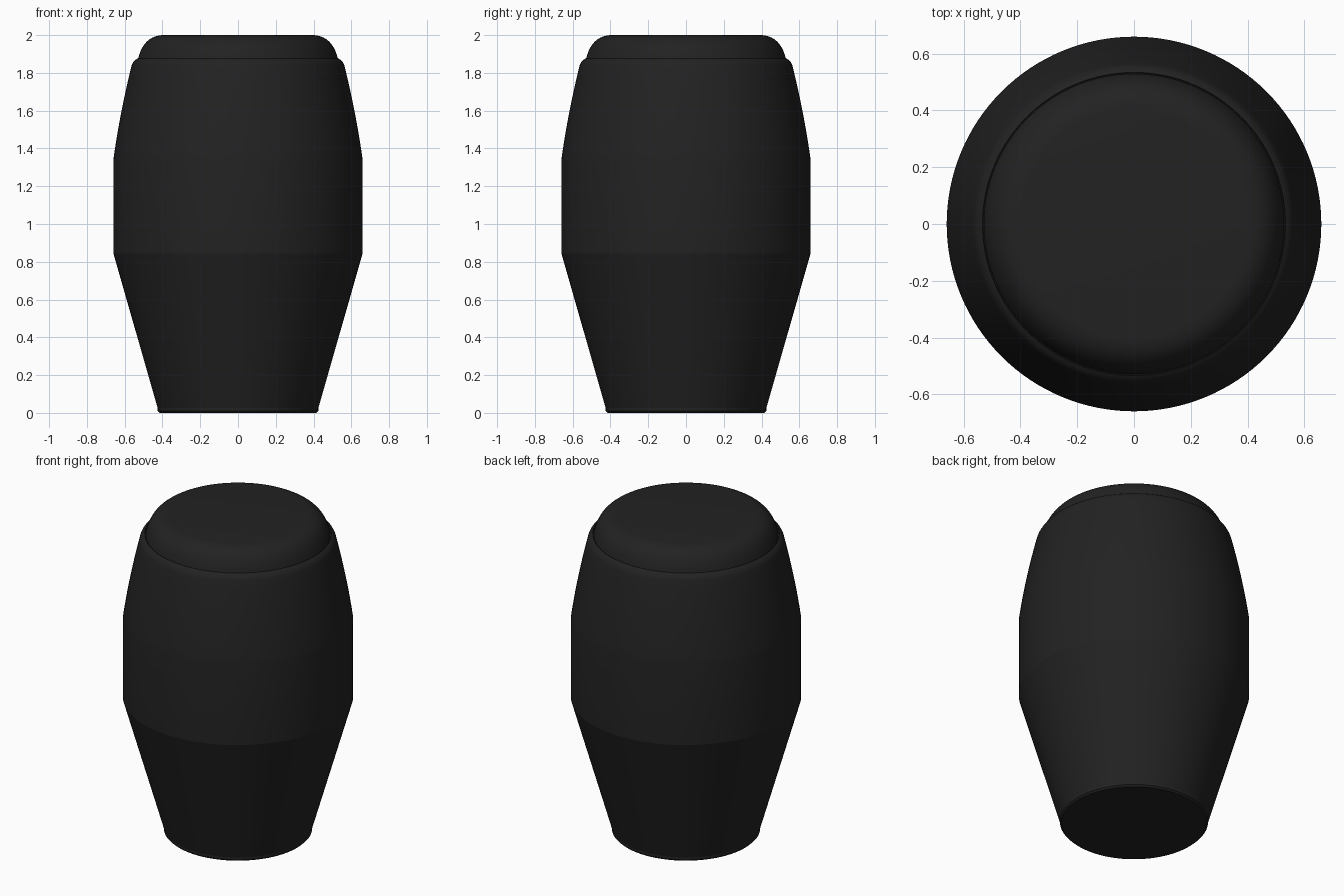
import bpy, bmesh, math
from mathutils import Vector

cube = bpy.data.objects.get("Cube")
if cube:
    bpy.data.objects.remove(cube)

SEGMENTS = 128

black = bpy.data.materials.new("matte black")
black.use_nodes = True
color = (0.016, 0.016, 0.016, 1)
black.diffuse_color = color
bsdf = black.node_tree.nodes["Principled BSDF"]
bsdf.inputs["Base Color"].default_value = color
bsdf.inputs["Roughness"].default_value = 0.6


def bend(start, control, end, steps):
    """Points of a quadratic curve between two profile points."""
    a, b, c = Vector(start), Vector(control), Vector(end)
    ts = [i / steps for i in range(steps + 1)]
    return [tuple(a * (1 - t) ** 2 + b * 2 * t * (1 - t) + c * t * t) for t in ts]


def lathe(name, profile):
    """Turn a (radius, height) profile around z; the open ends get flat caps."""
    bm = bmesh.new()
    rings = []
    for r, z in profile:
        angles = [math.tau * i / SEGMENTS for i in range(SEGMENTS)]
        rings.append([bm.verts.new((r * math.cos(a), r * math.sin(a), z)) for a in angles])
    for low, high in zip(rings, rings[1:]):
        for i in range(SEGMENTS):
            j = (i + 1) % SEGMENTS
            bm.faces.new((low[i], low[j], high[j], high[i]))
    bm.faces.new(rings[0][::-1])
    bm.faces.new(rings[-1])
    mesh = bpy.data.meshes.new(name)
    bm.to_mesh(mesh)
    bm.free()
    mesh.materials.append(black)
    obj = bpy.data.objects.new(name, mesh)
    bpy.context.collection.objects.link(obj)
    bpy.ops.object.select_all(action="DESELECT")
    obj.select_set(True)
    bpy.context.view_layer.objects.active = obj
    bpy.ops.object.shade_smooth_by_angle(angle=math.radians(14))
    return obj


# Tapered stem, straight grip band, curved upper wall and rounded shoulder
body = [(0.415, 0), (0.425, 0.01), (0.425, 0.025), (0.66, 0.845)]
body += bend((0.66, 1.34), (0.625, 1.59), (0.563, 1.84), 10)
body += bend((0.563, 1.84), (0.555, 1.863), (0.534, 1.875), 6)[1:]
body += [(0.532, 1.865)]
lathe("knob_body", body)

# Domed cap with a flat top, set in a fine seam
cap = [(0.528, 1.86)]
cap += bend((0.529, 1.875), (0.5, 1.995), (0.4, 2), 10)
lathe("top_cap", cap)
